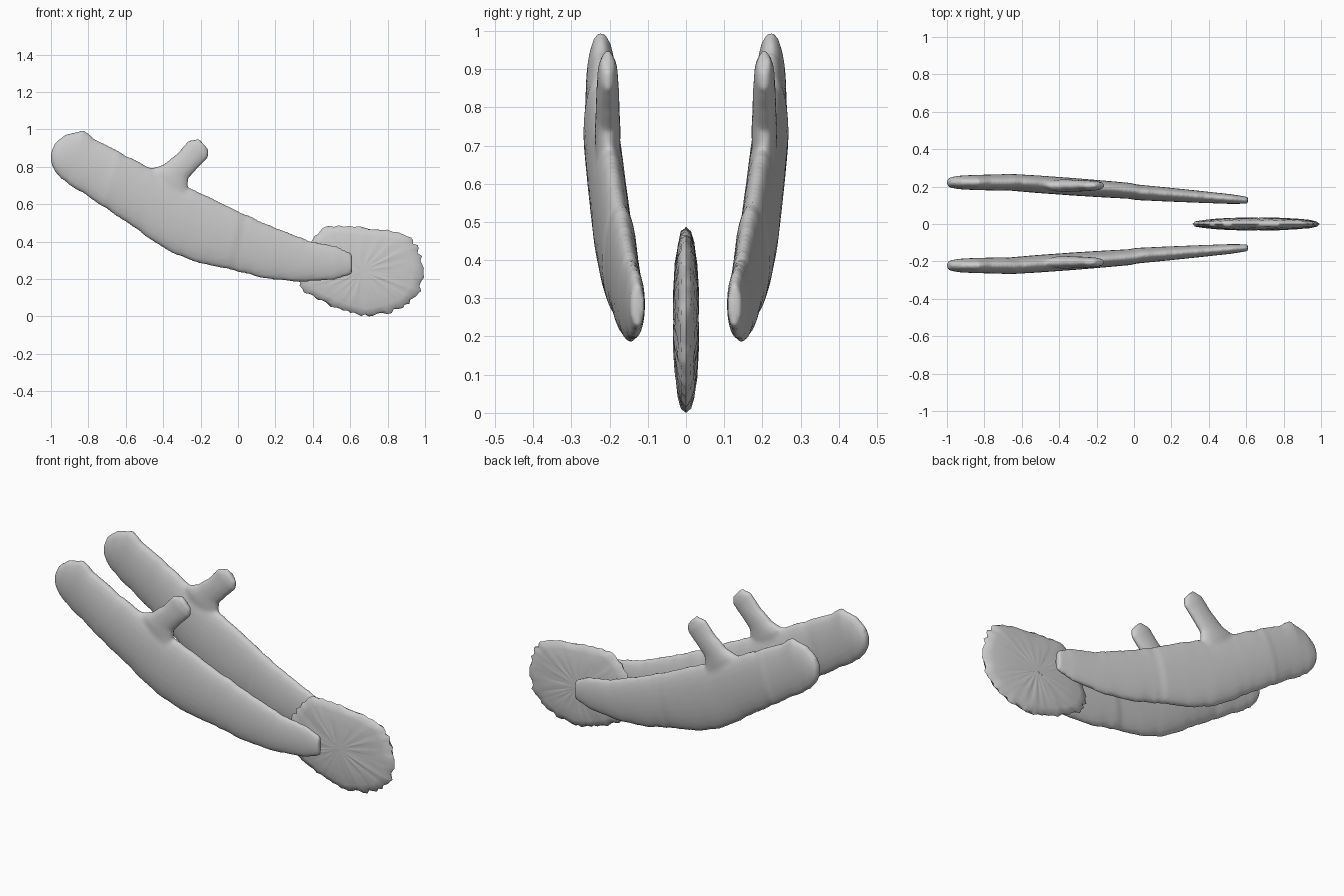
import bpy, bmesh, math, random
from mathutils import Vector

if "Cube" in bpy.data.objects:
    bpy.data.objects.remove(bpy.data.objects["Cube"], do_unlink=True)

grey = bpy.data.materials.new("plain_grey")
grey.use_nodes = True
grey.diffuse_color = (0.6, 0.6, 0.6, 1)
grey.node_tree.nodes["Principled BSDF"].inputs["Base Color"].default_value = (0.6, 0.6, 0.6, 1)


def finish(bm, name):
    bmesh.ops.recalc_face_normals(bm, faces=bm.faces[:])
    mesh = bpy.data.meshes.new(name)
    bm.to_mesh(mesh)
    bm.free()
    obj = bpy.data.objects.new(name, mesh)
    bpy.context.collection.objects.link(obj)
    mesh.materials.append(grey)
    bpy.ops.object.select_all(action='DESELECT')
    obj.select_set(True)
    bpy.context.view_layer.objects.active = obj
    bpy.ops.object.shade_smooth_by_angle(angle=math.radians(60))
    return obj


def bridge(bm, a, b):
    n = len(a)
    for i in range(n):
        bm.faces.new((a[i], a[(i + 1) % n], b[(i + 1) % n], b[i]))


def limb(bm, sections, centre_y, rough, steps=5, sides=24):
    """Loft flattened ovals between upper edge, lower edge and half thickness."""
    rings = []
    last = (len(sections) - 1) * steps
    for k in range(last + 1):
        i = min(k // steps, len(sections) - 2)
        t = k / steps - i
        tx, tz, bx, bz, thick = [p + (q - p) * t for p, q in zip(sections[i], sections[i + 1])]
        mid = Vector(((tx + bx) / 2, 0, (tz + bz) / 2))
        half = Vector(((tx - bx) / 2, 0, (tz - bz) / 2))
        half *= 1.015 + random.uniform(-rough, rough)
        mid.y = centre_y(mid.x)
        rings.append([bm.verts.new(mid + half * math.cos(a) + Vector((0, thick * math.sin(a), 0)))
                      for a in (math.tau * s / sides for s in range(sides))])
    for a, b in zip(rings, rings[1:]):
        bridge(bm, a, b)
    bm.faces.new(rings[0])
    bm.faces.new(rings[-1])


# Each row: upper edge x, z, lower edge x, z, half thickness
ARM = [(-1, .88, -1, .82, .016), (-.98, .925, -.985, .785, .028),
       (-.92, .975, -.95, .74, .036), (-.83, .995, -.9, .705, .04),
       (-.76, .945, -.82, .655, .042), (-.6, .86, -.7, .575, .045),
       (-.46, .79, -.57, .485, .047), (-.27, .69, -.37, .35, .047),
       (-.1, .61, -.2, .285, .045), (.04, .545, -.02, .245, .042),
       (.2, .475, .13, .205, .038), (.38, .405, .33, .185, .032),
       (.53, .375, .51, .195, .026), (.61, .335, .61, .225, .018)]
BRANCH = [(-.5, .68, -.25, .6, .03), (-.47, .79, -.27, .68, .034),
          (-.4, .81, -.265, .74, .032), (-.32, .875, -.21, .8, .03),
          (-.265, .94, -.16, .85, .026), (-.21, .95, -.155, .89, .016)]


def arm_y(x):
    return 0.222 if x < -0.7 else 0.222 - 0.072 * (x + 0.7) + (0.004 if x < 0 else -0.001)


def build_arm(name, side):
    random.seed(4)
    bm = bmesh.new()
    limb(bm, ARM, lambda x: side * arm_y(x), 0.025)
    limb(bm, BRANCH, lambda x: side * 0.205, 0.01)
    obj = finish(bm, name)
    # Fuse the branch into the arm and soften the join
    fuse = obj.modifiers.new("fuse", 'REMESH')
    fuse.mode = 'VOXEL'
    fuse.voxel_size = 0.011
    fuse.use_smooth_shade = True
    soft = obj.modifiers.new("soften", 'SMOOTH')
    soft.factor = 0.5
    soft.iterations = 3


build_arm("front_arm", -1)
build_arm("back_arm", 1)

# Ragged lens-shaped disc between the arm ends
random.seed(9)
OUTLINE = [(1, .27), (.97, .38), (.92, .45), (.77, .485), (.62, .495), (.48, .505),
           (.4, .45), (.35, .36), (.305, .24), (.33, .16), (.4, .11), (.5, .065),
           (.6, .03), (.7, .01), (.82, .035), (.92, .08), (.98, .15)]
PROFILE = [(1, 0), (.94, .013), (.82, .021), (.6, .028), (.3, .032)]
centre = Vector((.66, 0, .255))
rim = []
for p, q in zip(OUTLINE, OUTLINE[1:] + OUTLINE[:1]):
    for s in range(5):
        x, z = (a + (b - a) * s / 5 for a, b in zip(p, q))
        rim.append(Vector((x, 0, z)) - centre)
bm = bmesh.new()
edge = [bm.verts.new(centre + r * random.uniform(0.95, 1.015)) for r in rim]
for face in (-1, 1):
    previous = edge
    for scale, depth in PROFILE[1:]:
        ring = [bm.verts.new(centre + r * (scale + random.uniform(-.01, .01))
                             + Vector((0, face * depth * random.uniform(.92, 1.08), 0)))
                for r in rim]
        bridge(bm, previous, ring)
        previous = ring
    hub = bm.verts.new(centre + Vector((0, face * .033, 0)))
    for i in range(len(previous)):
        bm.faces.new((previous[i], previous[(i + 1) % len(previous)], hub))
low = min(v.co.z for v in bm.verts)
bmesh.ops.translate(bm, verts=bm.verts[:], vec=(0, 0, -low))
finish(bm, "ragged_disc")
